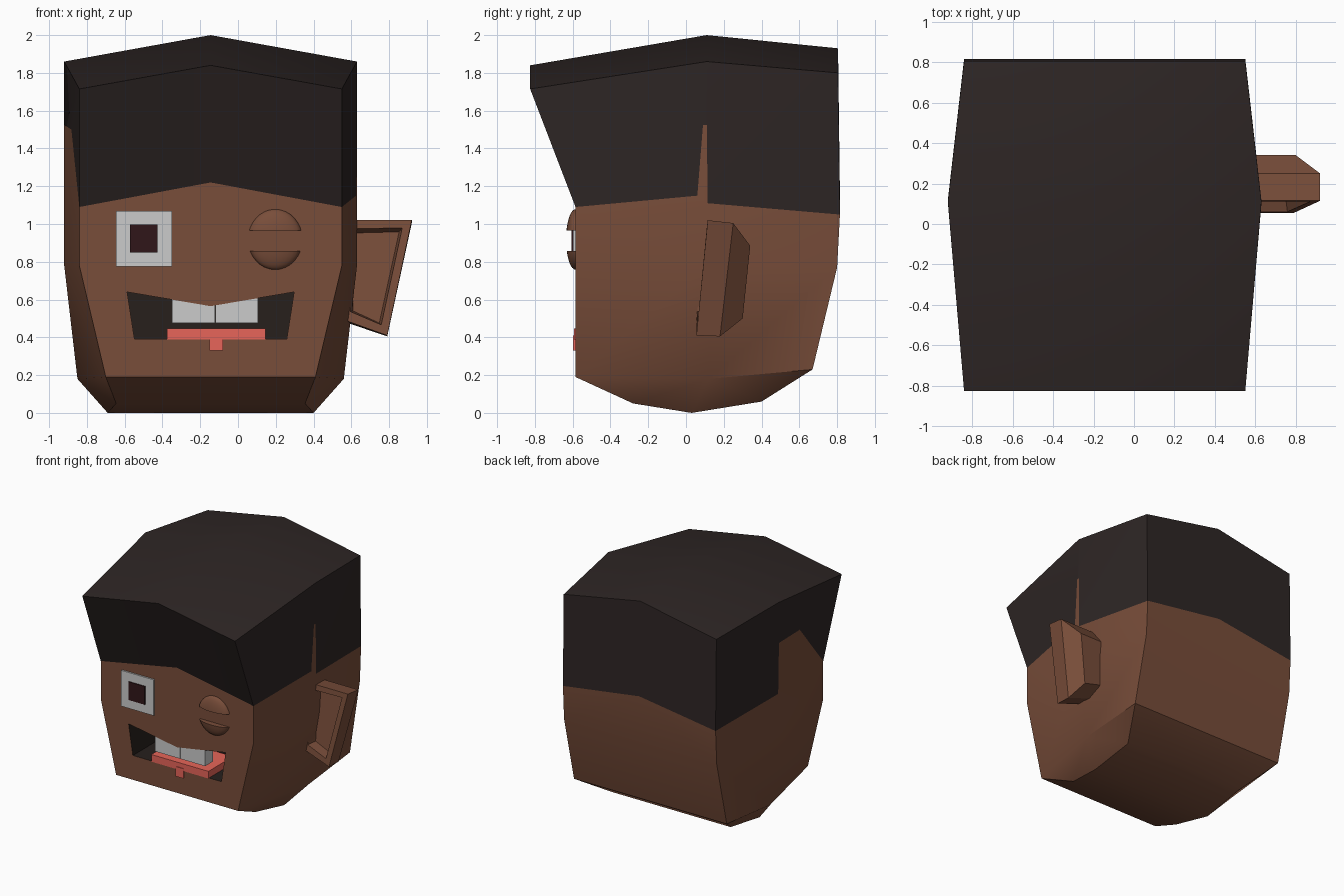
import bpy, bmesh
from mathutils import Vector

if "Cube" in bpy.data.objects:
    bpy.data.objects.remove(bpy.data.objects["Cube"])

CX = -0.145      # symmetry line of the head
FACE = -0.585    # plane of the face


def material(name, rgb):
    m = bpy.data.materials.new(name)
    m.diffuse_color = (*rgb, 1)
    m.use_nodes = True
    m.node_tree.nodes["Principled BSDF"].inputs["Base Color"].default_value = m.diffuse_color
    return m


SKIN = material("skin", (0.19, 0.075, 0.042))
HAIR = material("hair", (0.027, 0.019, 0.018))
DARK = material("mouth_dark", (0.02, 0.014, 0.012))
WHITE = material("white", (0.6, 0.6, 0.6))
PUPIL = material("pupil", (0.03, 0.008, 0.01))
TONGUE = material("tongue", (0.8, 0.13, 0.1))


def finish(name, bm, mat, smooth=None):
    bmesh.ops.recalc_face_normals(bm, faces=bm.faces)
    me = bpy.data.meshes.new(name)
    bm.to_mesh(me)
    bm.free()
    ob = bpy.data.objects.new(name, me)
    bpy.context.collection.objects.link(ob)
    me.materials.append(mat)
    if smooth:
        bpy.ops.object.select_all(action='DESELECT')
        ob.select_set(True)
        bpy.context.view_layer.objects.active = ob
        bpy.ops.object.shade_smooth_by_angle(angle=smooth)
    return ob


def shell(faces, pts):
    """Mesh from named points; each face is a string of point names."""
    bm, used = bmesh.new(), {}
    for f in faces:
        vs = []
        for n in f.split():
            if n not in used:
                x, y, z = pts[n]
                used[n] = bm.verts.new((x + CX, y, z))
            vs.append(used[n])
        bm.faces.new(vs)
    return bm


def mirror(faces):
    """Add the left copy of faces given on the right side (R names become L)."""
    return faces + [f.replace("R", "L") for f in faces]


def box(name, x, y, z, mat):
    bm = bmesh.new()
    bmesh.ops.create_cube(bm, size=1)
    for v in bm.verts:
        v.co = Vector([(r[0] + r[1]) / 2 + c * (r[1] - r[0]) for r, c in zip((x, y, z), v.co)])
    return finish(name, bm, mat)


# Named points: h = hairline, t = top rim, u = cheek ring, d = jaw ring, b = underside, m = mouth
P = {
    "hF": (0, FACE, 1.22), "hRf": (.695, FACE, 1.09), "hRm": (.775, .115, 1.11),
    "hRb": (.695, .815, 1.05), "hB": (0, .815, 1.15),
    "tF": (0, -.825, 1.84), "tRf": (.695, -.825, 1.715), "tRm": (.775, .11, 1.86),
    "tRb": (.695, .805, 1.80), "tB": (0, .805, 1.93), "tC": (0, .11, 2.0),
    "uRf": (.695, FACE, .78), "uRm": (.775, .12, .78), "uRb": (.695, .80, .77), "uB": (0, .80, .77),
    "dF": (0, FACE, .19), "dRf": (.555, FACE, .19), "dRm": (.705, .12, .18),
    "dRb": (.695, .67, .23), "dB": (0, .67, .23),
    "b1": (0, -.28, .05), "bR1": (.5, -.28, .05), "b2": (0, .03, 0), "bR2": (.545, .03, 0),
    "b3": (0, .40, .06), "bR3": (.54, .40, .06),
    "mC": (0, FACE, .565), "mRu": (.442, FACE, .64), "mRd": (.403, FACE, .39),
}
P.update({n.replace("R", "L"): (-x, y, z) for n, (x, y, z) in P.items() if "R" in n})
# Sideburn gaps: a thin slit on the right, a wide notch on the left
P.update({"s1": (.770, .06, 1.15), "s2": (.774, .09, 1.525), "s3": (.775, .11, 1.525),
          "n1": (-.737, -.22, 1.5), "n2": (-.775, .105, 1.525)})

# Head skin
skin = mirror([
    "uRm uRb hRb hRm", "uRb uB hB hRb",
    "dRf dRm uRm uRf", "dRm dRb uRb uRm", "dRb dB uB uRb",
    "dF dRf bR1 b1", "b1 bR1 bR2 b2", "b2 bR2 bR3 b3", "b3 bR3 dRb dB",
    "dRm dRf bR1", "dRm bR1 bR2", "dRm bR2 bR3", "dRm bR3 dRb",
]) + [
    "uRf uRm hRm s3 s2 s1 hRf", "uLf hLf n1 n2 hLm uLm",
    "hLf hF hRf uRf mRu mC mLu uLf",
    "uLf mLu mLd mRd mRu uRf dRf dF dLf",
]
finish("head", shell(skin, P), SKIN, 0.7)

# Hair cap
hair = mirror([
    "hF hRf tRf tF", "hRb hB tB tRb",
    "tF tRf tRm tC", "tC tRm tRb tB",
]) + [
    "hRf s1 s2 s3 tRm tRf", "s3 hRm hRb tRb tRm",
    "hLf n1 n2 tLm tLf", "n2 hLm hLb tLb tLm",
]
finish("hair", shell(hair, P), HAIR, 0.6)

# Mouth cavity
ring = ["mLu", "mC", "mRu", "mRd", "mLd"]
for n in ring:
    P["k" + n] = (P[n][0], FACE + .33, P[n][2])
cavity = [f"{a} {b} k{b} k{a}" for a, b in zip(ring, ring[1:] + ring[:1])]
cavity.append(" ".join("k" + n for n in ring))
mouth = finish("mouth_cavity", shell(cavity, P), DARK)
mouth.data.flip_normals()

# Teeth and tongue
for side, x in (("left", (-.35, -.122)), ("right", (-.118, .107))):
    box("tooth_" + side, x, (-.58, -.48), (.475, .63), WHITE)
box("tongue", (-.375, .145), (-.592, -.27), (.388, .447), TONGUE)
box("tongue_tip", (-.15, -.08), (-.597, -.57), (.33, .41), TONGUE)

# Open eye
box("eye_white", (-.645, -.35), (-.598, -.57), (.775, 1.07), WHITE)
box("pupil", (-.573, -.425), (-.606, -.57), (.848, .998), PUPIL)

# Winking eyelids: two caps of a flattened sphere
for name, z, up in (("upper_eyelid", .966, 1), ("lower_eyelid", .858, -1)):
    bm = bmesh.new()
    bmesh.ops.create_uvsphere(bm, u_segments=24, v_segments=16, radius=1)
    for v in bm.verts:
        v.co = Vector((.197 + v.co.x * .144, FACE + v.co.y * .05, .918 + v.co.z * .16))
    res = bmesh.ops.bisect_plane(bm, geom=bm.verts[:] + bm.edges[:] + bm.faces[:],
                                 plane_co=(0, 0, z), plane_no=(0, 0, up), clear_inner=True)
    cut = [e for e in res["geom_cut"] if isinstance(e, bmesh.types.BMEdge)]
    bmesh.ops.edgeloop_fill(bm, edges=cut)
    finish(name, bm, SKIN, 0.6)

# Ear: outlines lofted from front to back, then a stepped hollow in the front
outlines = [
    [(.54, .115, 1.02), (.92, .115, 1.02), (.79, .055, .41), (.54, .055, .50)],
    [(.54, .25, 1.005), (.92, .25, 1.005), (.79, .18, .405), (.54, .18, .49)],
    [(.54, .34, .885), (.80, .34, .885), (.73, .30, .50), (.54, .30, .55)],
]
bm = bmesh.new()
rows = [[bm.verts.new(p) for p in o] for o in outlines]
for a, b in zip(rows, rows[1:]):
    for i in range(4):
        j = (i + 1) % 4
        bm.faces.new((a[i], a[j], b[j], b[i]))
bm.faces.new(rows[-1])
front = bm.faces.new(rows[0][::-1])
bmesh.ops.recalc_face_normals(bm, faces=bm.faces)
for width, depth in ((.065, 0), (.02, -.08)):
    bmesh.ops.inset_individual(bm, faces=[front], thickness=width, depth=depth)
finish("ear", bm, SKIN, 0.5)
